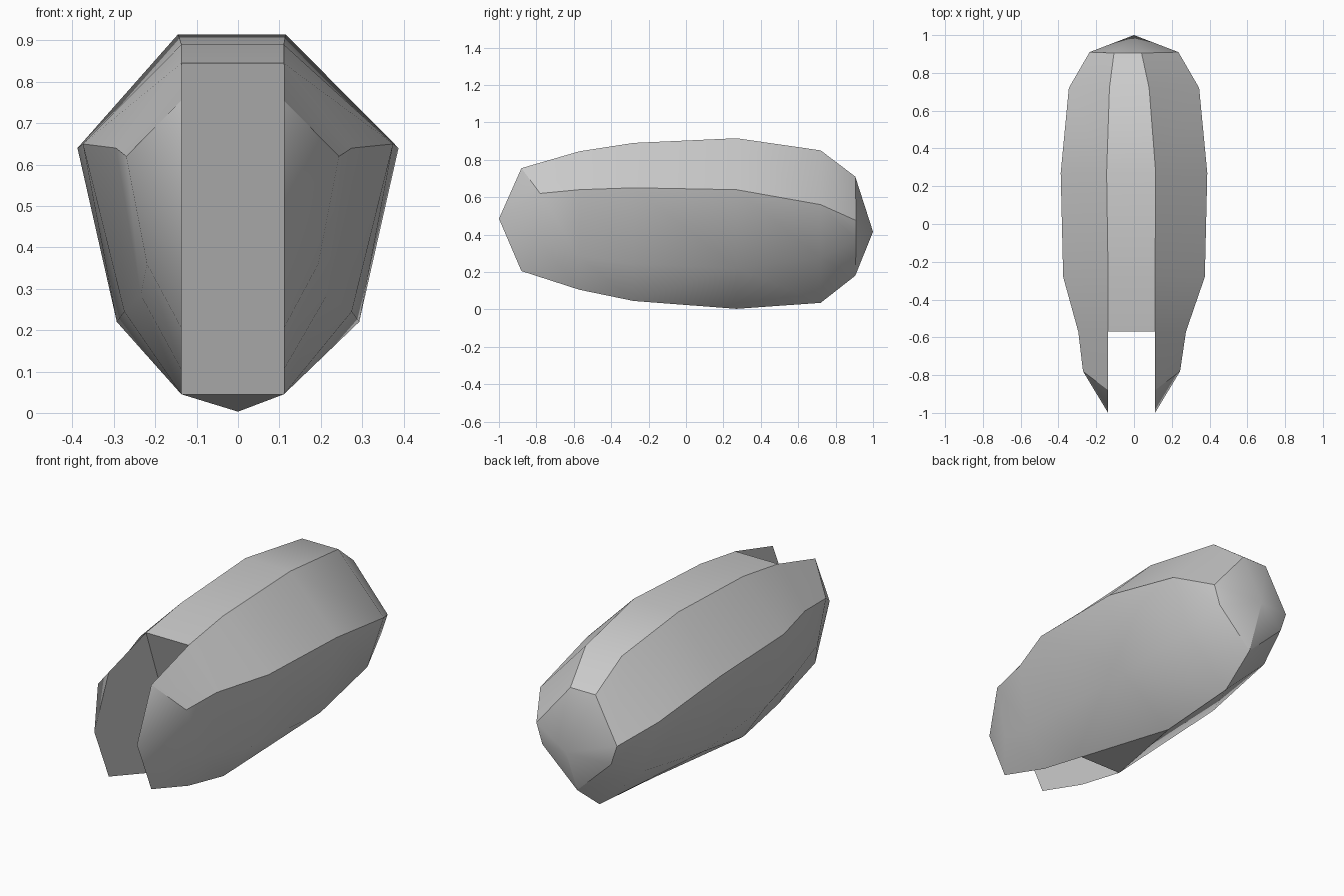
import bpy, bmesh, math

cube = bpy.data.objects.get("Cube")
if cube:
    bpy.data.objects.remove(cube, do_unlink=True)

mat = bpy.data.materials.new("plain grey")
mat.use_nodes = True
grey = (0.6, 0.6, 0.6, 1)
mat.diffuse_color = grey
mat.node_tree.nodes["Principled BSDF"].inputs["Base Color"].default_value = grey

# Stations from front to back: inner y, outer y, inner centre, outer centre,
# then (half width, height) of top edge, upper side, lower side and keel
stations = [
    (-.88, -.78, -.013, -.013, (.124, .755), (.257, .62), (.207, .36), (.124, .205)),
    (-.57, -.57, -.013, -.010, (.124, .845), (.285, .64), (.225, .285), (.124, .105)),
    (-.28, -.28, -.013, 0, (.124, .89), (.375, .65), (.275, .245), (.124, .045)),
    (.27, .27, -.015, 0, (.13, .915), (.388, .64), (.293, .22), (0, .003)),
    (.72, .72, -.025, 0, (.105, .85), (.345, .56), (.25, .275), (0, .035)),
    (.905, .91, -.033, 0, (.073, .71), (.235, .475), (.2, .37), (0, .18)),
]

bm = bmesh.new()


def side_rows(s):
    rows = []
    for yi, yo, ci, co, top, up, low, keel in stations:
        keel_c = ci if keel[0] else 0
        rows.append([bm.verts.new((ci + s * top[0], yi, top[1])),
                     bm.verts.new((co + s * up[0], yo, up[1])),
                     bm.verts.new((co + s * low[0], yo, low[1])),
                     bm.verts.new((keel_c + s * keel[0], yi, keel[1]))])
    return rows


tail = bm.verts.new((0, 1, .415))
left, right = side_rows(1), side_rows(-1)

# Both halves share one keel behind the slot
for a, b in zip(left[3:], right[3:]):
    bm.verts.remove(b[3])
    b[3] = a[3]

for s, rows in ((1, left), (-1, right)):
    # Outer shell
    for i, (a, b) in enumerate(zip(rows, rows[1:])):
        for j in range(3):
            if i == 2 and j == 2:
                bm.faces.new((a[2], a[3], b[2]))
                bm.faces.new((a[3], b[3], b[2]))
            else:
                bm.faces.new((a[j], a[j + 1], b[j + 1], b[j]))
    # Prong nose and tail fan
    nose = bm.verts.new((-.013 + s * .124, -1, .485))
    for j in range(3):
        bm.faces.new((nose, rows[0][j], rows[0][j + 1]))
        bm.faces.new((tail, rows[-1][j], rows[-1][j + 1]))
    # Flat inner face of the prong
    bm.faces.new((nose, rows[0][0], rows[1][0], rows[2][3], rows[1][3], rows[0][3]))

# Top strip, upper tail face, slot back wall and belly triangle
for i in range(1, 5):
    bm.faces.new((left[i][0], left[i + 1][0], right[i + 1][0], right[i][0]))
bm.faces.new((left[-1][0], tail, right[-1][0]))
bm.faces.new((left[1][0], right[1][0], right[2][3], left[2][3]))
bm.faces.new((left[2][3], right[2][3], left[3][3]))

bmesh.ops.recalc_face_normals(bm, faces=bm.faces)
mesh = bpy.data.meshes.new("forked_pod")
bm.to_mesh(mesh)
bm.free()
pod = bpy.data.objects.new("forked_pod", mesh)
bpy.context.collection.objects.link(pod)
mesh.materials.append(mat)

# Soft shading with the main creases kept sharp
bpy.ops.object.select_all(action='DESELECT')
pod.select_set(True)
bpy.context.view_layer.objects.active = pod
bpy.ops.object.shade_smooth_by_angle(angle=math.radians(30))
